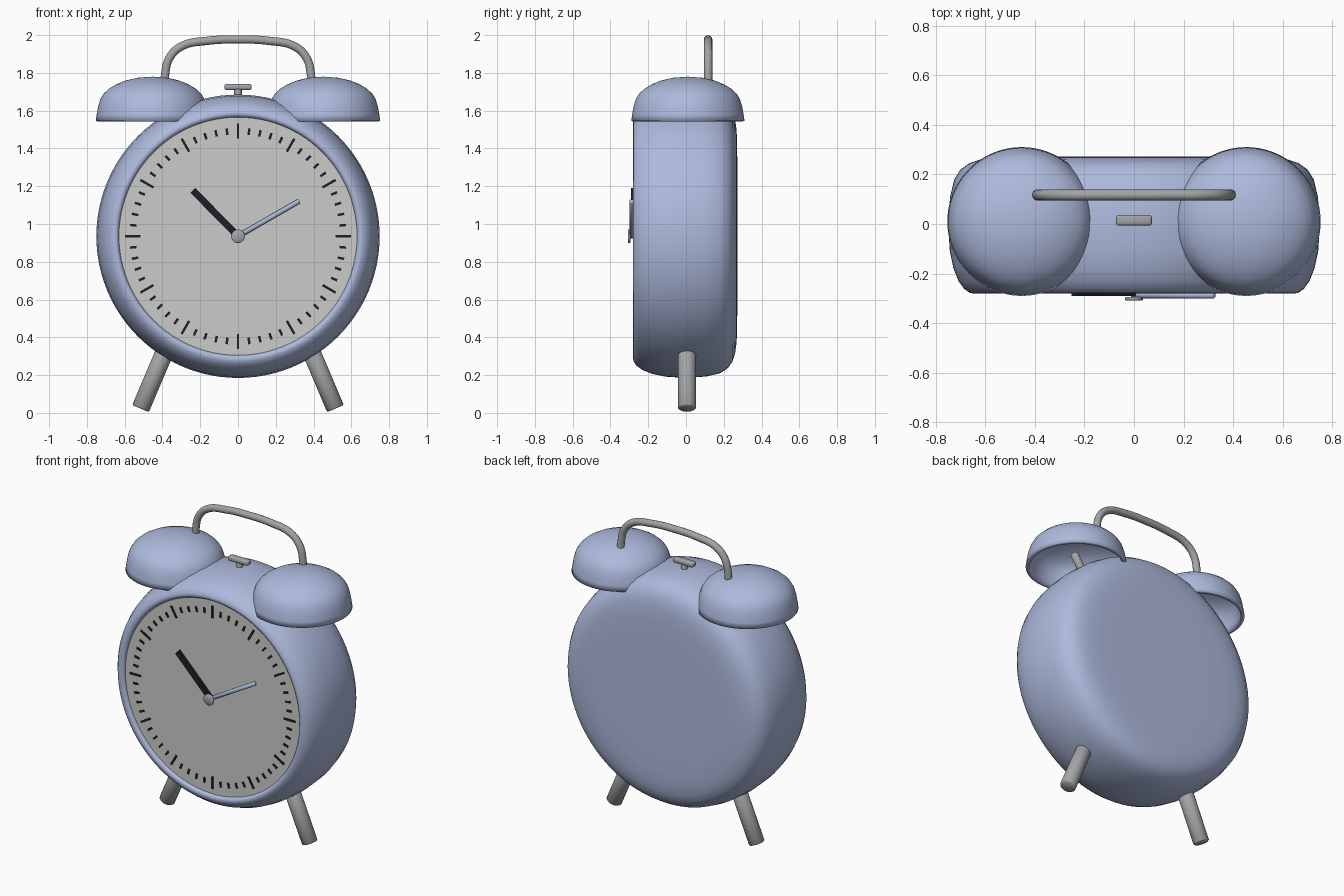
import bpy, bmesh, math
from mathutils import Vector, Matrix

cube = bpy.data.objects.get("Cube")
if cube:
    bpy.data.objects.remove(cube, do_unlink=True)


def material(name, rgb):
    m = bpy.data.materials.new(name)
    m.use_nodes = True
    m.diffuse_color = (*rgb, 1)
    m.node_tree.nodes["Principled BSDF"].inputs["Base Color"].default_value = (*rgb, 1)
    return m


BLUE = material("pale blue", (0.42, 0.49, 0.72))
CREAM = material("off white", (0.60, 0.60, 0.58))
BLACK = material("black", (0.012, 0.014, 0.022))
STEEL = material("grey metal", (0.36, 0.37, 0.38))
CENTRE = Vector((0, 0, 0.935))


def finish(bm, name, mat, angle=40):
    bmesh.ops.recalc_face_normals(bm, faces=bm.faces)
    mesh = bpy.data.meshes.new(name)
    bm.to_mesh(mesh)
    bm.free()
    ob = bpy.data.objects.new(name, mesh)
    bpy.context.collection.objects.link(ob)
    mesh.materials.append(mat)
    bpy.ops.object.select_all(action="DESELECT")
    ob.select_set(True)
    bpy.context.view_layer.objects.active = ob
    bpy.ops.object.shade_smooth_by_angle(angle=math.radians(angle))
    return ob


def lathe(name, profile, mat, steps=96, angle=40):
    """Spin a (radius, height) profile about the z axis."""
    bm = bmesh.new()
    vs = [bm.verts.new((r, 0, h)) for r, h in profile]
    edges = [bm.edges.new(p) for p in zip(vs, vs[1:])]
    bmesh.ops.spin(bm, geom=vs + edges, axis=(0, 0, 1), cent=(0, 0, 0),
                   angle=math.tau, steps=steps)
    bmesh.ops.remove_doubles(bm, verts=bm.verts, dist=0.0005)
    return finish(bm, name, mat, angle)


def rod(name, a, b, radius, mat, bevel=0.006):
    """Cylinder with softened ends from point a to point b."""
    a, b = Vector(a), Vector(b)
    length = (b - a).length
    ob = lathe(name, [(0, 0), (radius - bevel, 0), (radius, bevel),
                      (radius, length - bevel), (radius - bevel, length), (0, length)],
               mat, steps=32, angle=50)
    ob.matrix_world = Matrix.Translation(a) @ (b - a).to_track_quat("Z", "Y").to_matrix().to_4x4()
    return ob


def add_box(bm, size, matrix):
    bmesh.ops.create_cube(bm, size=1, matrix=matrix @ Matrix.Diagonal((*size, 1)))


def dial_matrix(angle, radius, y):
    """Place something on the dial, clockwise angle from twelve."""
    return (Matrix.Translation(CENTRE) @ Matrix.Rotation(angle, 4, "Y")
            @ Matrix.Translation((0, y, radius)))


# Rounded case with a raised bezel; lathe height runs toward the front
case = lathe("case", [
    (0, -0.272), (0.3, -0.272), (0.48, -0.271), (0.56, -0.268), (0.62, -0.26),
    (0.665, -0.245), (0.7, -0.22), (0.725, -0.18), (0.742, -0.11), (0.75, 0),
    (0.743, 0.11), (0.728, 0.18), (0.708, 0.23), (0.685, 0.262), (0.662, 0.278),
    (0.648, 0.28), (0.637, 0.275), (0.63, 0.262), (0.63, 0.24)], BLUE)
dial = lathe("dial", [(0, 0.262), (0.632, 0.262)], CREAM)
for ob in (case, dial):
    ob.location = CENTRE
    ob.rotation_euler.x = math.pi / 2

# Minute marks, longer at every fifth
bm = bmesh.new()
for i in range(60):
    length = 0.08 if i % 5 == 0 else 0.035
    add_box(bm, (0.013, 0.006, length), dial_matrix(i * math.tau / 60, 0.557, -0.264))
finish(bm, "minute_marks", BLACK)

# Hands and hub
bm = bmesh.new()
add_box(bm, (0.036, 0.016, 0.34), dial_matrix(math.radians(-44.5), 0.17, -0.282))
finish(bm, "hour_hand", BLACK)
rod("minute_hand", (0, -0.287, 0.935), (0.325, -0.287, 1.122), 0.013, BLUE, 0.004)
rod("hub", (0, -0.308, 0.935), (0, -0.294, 0.935), 0.036, STEEL, 0.003)
rod("hub_pin", (0, -0.295, 0.935), (0, -0.25, 0.935), 0.012, STEEL, 0.002)

# Bells with their posts, and the legs, on both sides
for side, s in (("left", 1), ("right", -1)):
    bell = lathe(side + "_bell", [
        (0.3, 1.545), (0.295, 1.58), (0.288, 1.62), (0.276, 1.66), (0.258, 1.69),
        (0.23, 1.716), (0.19, 1.74), (0.14, 1.76), (0.08, 1.774), (0, 1.78)], BLUE)
    bell.location = (s * 0.453, 0.01, 0)
    shell = bell.modifiers.new("shell", "SOLIDIFY")
    shell.thickness = 0.022
    shell.offset = -1
    rod(side + "_bell_post", (s * 0.36, 0, 1.48), (s * 0.465, 0, 1.64), 0.024, STEEL)
    rod(side + "_leg", (s * 0.516, 0.005, 0.023), (s * 0.36, 0.005, 0.39), 0.048, STEEL)

# Snooze button
rod("button_stem", (0, 0.015, 1.64), (0, 0.015, 1.72), 0.02, STEEL, 0.003)
bm = bmesh.new()
add_box(bm, (0.145, 0.044, 0.033), Matrix.Translation((0, 0.015, 1.725)))
bmesh.ops.bevel(bm, geom=bm.edges[:], offset=0.012, segments=3, affect="EDGES", profile=0.5)
finish(bm, "button", STEEL)

# Carrying handle, a round tube arching between the bells
half = [(0.388, 1.7), (0.386, 1.79), (0.362, 1.88), (0.3, 1.94), (0.16, 1.97)]
path = [(-x, z) for x, z in half] + [(0, 1.977)] + half[::-1]
curve = bpy.data.curves.new("handle", "CURVE")
curve.dimensions = "3D"
curve.bevel_depth = 0.0225
curve.bevel_resolution = 5
curve.use_fill_caps = True
spline = curve.splines.new("BEZIER")
spline.bezier_points.add(len(path) - 1)
for p, (x, z) in zip(spline.bezier_points, path):
    p.co = (x, 0.117, z)
    p.handle_left_type = p.handle_right_type = "AUTO"
curve.materials.append(STEEL)
handle = bpy.data.objects.new("handle", curve)
bpy.context.collection.objects.link(handle)
